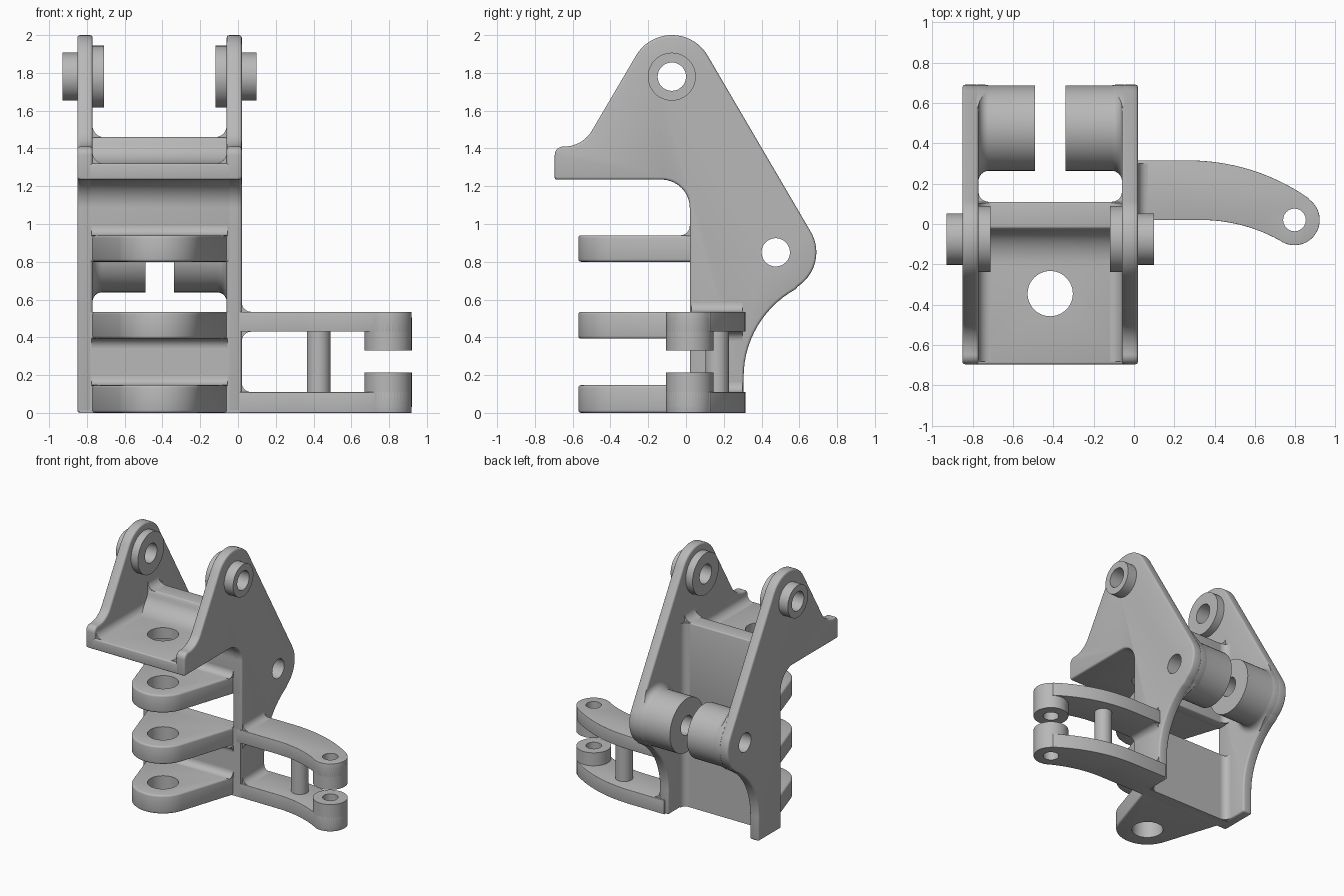
import bpy, bmesh
from math import sin, cos, pi, radians

if "Cube" in bpy.data.objects:
    bpy.data.objects.remove(bpy.data.objects["Cube"])

MID = -0.415                      # mirror plane of the main bracket
grey = bpy.data.materials.new("metal grey")
grey.diffuse_color = (0.48, 0.48, 0.48, 1)
grey.use_nodes = True
grey.node_tree.nodes["Principled BSDF"].inputs["Base Color"].default_value = grey.diffuse_color


def arc(u, v, r, a0, a1, n=14):
    return [(u + r * cos(radians(a0 + (a1 - a0) * i / n)),
             v + r * sin(radians(a0 + (a1 - a0) * i / n))) for i in range(n + 1)]


def circle(u, v, r, n=48):
    return arc(u, v, r, 0, 360, n)[:-1]


def place(axis, u, v, w):
    return {'x': (w, u, v), 'y': (u, w, v), 'z': (u, v, w)}[axis]


def finish(name, bm):
    bmesh.ops.recalc_face_normals(bm, faces=bm.faces)
    me = bpy.data.meshes.new(name)
    bm.to_mesh(me)
    bm.free()
    ob = bpy.data.objects.new(name, me)
    bpy.context.collection.objects.link(ob)
    me.materials.append(grey)
    return ob


def prism(name, pts, axis, lo, hi, bevel=0, cuts=()):
    """Extrude a 2D outline along an axis, round its edges, bore its holes."""
    bm = bmesh.new()
    a = [bm.verts.new(place(axis, u, v, lo)) for u, v in pts]
    b = [bm.verts.new(place(axis, u, v, hi)) for u, v in pts]
    bm.faces.new(a)
    bm.faces.new(b)
    for i in range(len(pts)):
        j = (i + 1) % len(pts)
        bm.faces.new((a[i], a[j], b[j], b[i]))
    ob = finish(name, bm)
    if bevel:
        m = ob.modifiers.new("round", 'BEVEL')
        m.width, m.segments, m.limit_method, m.angle_limit = bevel, 3, 'ANGLE', radians(40)
    for c in cuts:
        boolean(ob, c, 'DIFFERENCE')
    return ob


def boolean(ob, tool, op):
    m = ob.modifiers.new("bool", 'BOOLEAN')
    m.object, m.operation, m.solver = tool, op, 'EXACT'


def lathe_x(name, prof, y, z, n=48):
    """Solid of revolution about an x-parallel axis; prof = (x, radius)."""
    bm = bmesh.new()
    rings = [[bm.verts.new((x, u, v)) for u, v in circle(y, z, r, n)] for x, r in prof]
    for p, q in zip(rings, rings[1:]):
        for i in range(n):
            j = (i + 1) % n
            bm.faces.new((p[i], p[j], q[j], q[i]))
    bm.faces.new(rings[0])
    bm.faces.new(rings[-1])
    return finish(name, bm)


def fillet(name, u, v, su, sv, r, axis, lo, hi):
    """Concave cove strip in an inside corner."""
    pts = [(u - su * .004, v - sv * .004)]
    for i in range(9):
        t = pi / 2 * i / 8
        pts.append((u + su * r * (1 - sin(t)), v + sv * r * (1 - cos(t))))
    return prism(name, pts, axis, lo, hi)


# cutters for the bores
main_bore = prism("main_bore_cutter", circle(MID, -.345, .112), 'z', -.1, 1.6)
top_bore = prism("top_bore_cutter", circle(-.075, 1.78, .075), 'x', -1.2, .4)
low_bore = prism("low_bore_cutter", circle(.475, .85, .075), 'x', -1.2, .4)
arm_bore = prism("arm_bore_cutter", circle(.795, .02, .056), 'z', -.1, .7)

# side plate outline in (y, z)
outline = ([(.02, 0), (.305, 0)] + arc(.835, .19, .53, 180, 118.6)
           + arc(.475, .85, .215, -61.4, 30.6, 20)[1:]
           + arc(-.075, 1.78, .22, 30.6, 149, 24)
           + arc(-.645, 1.58, .17, -31, -90) + arc(-.65, 1.365, .045, 90, 180, 8)
           + [(-.695, 1.235)] + arc(-.13, 1.085, .15, 90, 0))
clip = prism("outline_clip_cutter", outline, 'x', -1, .2)
cutters = [main_bore, top_bore, low_bore, arm_bore, clip]

for s, side in ((-1, "left"), (1, "right")):
    def span(a, b):
        return sorted((MID + s * a, MID + s * b))
    prism(side + "_side_plate", outline, 'x', *span(.355, .435), .014, (top_bore, low_bore))
    # top pin bosses, inside and outside the plate
    prism(side + "_outer_boss", circle(-.075, 1.78, .127), 'x', *span(.42, .513), 0, (top_bore,))
    prism(side + "_inner_boss", circle(-.075, 1.78, .164), 'x', *span(.295, .37), 0, (top_bore,))
    # rear barrel with flared root, trimmed to the plate outline
    flare = [(.365, .262)] + [(.355 - .05 * (1 - cos(t * pi / 16)), .262 - .05 * sin(t * pi / 16))
                              for t in range(9)] + [(.075, .212)]
    barrel = lathe_x(side + "_rear_barrel", [(MID + s * h, r) for h, r in flare], .475, .85)
    boolean(barrel, clip, 'INTERSECT')
    boolean(barrel, low_bore, 'DIFFERENCE')
    # coves between plate, wall and shelf
    x = MID + s * .355
    for lo, hi in ((0.003, .53), (.803, 1.455)):
        fillet(side + "_wall_cove", x, .11, -s, 1, .05, 'z', lo, hi)
    fillet(side + "_shelf_cove", x, 1.32, -s, 1, .06, 'y', -.68, 0)
    fillet(side + "_ledge_cove", x, 1.46, -s, 1, .06, 'y', -.03, .105)

# upper wall running into the shelf, and lower wall
shelf = ([(.11, .80), (.11, 1.46), (-.02, 1.46)]
         + [(-.20 + .17 * sin(t), 1.32 + .13 * (1 - cos(t))) for t in
            [pi / 2 * i / 12 for i in range(11, -1, -1)]]
         + [(-.695, 1.32), (-.695, 1.235)] + arc(-.13, 1.085, .15, 90, 0) + [(.02, .80)])
prism("shelf_and_upper_wall", shelf, 'x', -.84, .01, .01, (main_bore,))
prism("lower_wall", [(.02, 0), (.11, 0), (.11, .535), (.02, .535)], 'x', -.84, .01)

# three front lugs
lug = [(MID + .355, .02), (MID + .355, .07), (MID - .355, .07), (MID - .355, .02)] \
    + arc(MID, -.345, .225, 198, 342, 28)
for z0, z1, nm in ((0, .147, "bottom"), (.393, .535, "middle"), (.80, .94, "top")):
    prism(nm + "_lug", lug, 'z', z0, z1, .014, (main_bore,))
for z, d in ((.147, 1), (.393, -1), (.94, 1)):
    fillet("lug_cove", .02, z, -1, d, .05, 'x', MID - .36, MID + .36)

# pair of curved side arms with bored ends
arm = ([(-.03, .02)] + arc(.33, -.79, .81, 90, 61)
       + arc(.795, .02, .125, -119, 55, 24)
       + arc(.27, -.725, 1.04, 55, 90) + [(-.03, .315)])
for nm, z0, z1, b0, b1 in (("lower", 0, .11, .03, .213), ("upper", .43, .535, .33, .505)):
    prism(nm + "_arm", arm, 'z', z0, z1, .012, (arm_bore,))
    prism(nm + "_arm_boss", circle(.795, .02, .125), 'z', b0, b1, 0, (arm_bore,))
for z, d in ((.11, 1), (.43, -1), (.535, 1)):
    fillet("arm_cove", .02, z, 1, d, .05, 'y', .03, .3)
prism("arm_post", circle(.427, .165, .063), 'z', .1, .44)

# bake modifiers, drop cutters, smooth by angle
dg = bpy.context.evaluated_depsgraph_get()
parts = [o for o in bpy.data.objects if o not in cutters]
baked = [bpy.data.meshes.new_from_object(o.evaluated_get(dg)) for o in parts]
for o, me in zip(parts, baked):
    o.modifiers.clear()
    o.data = me
for c in cutters:
    bpy.data.objects.remove(c)
bpy.ops.object.select_all(action='DESELECT')
for o in parts:
    o.select_set(True)
bpy.context.view_layer.objects.active = parts[0]
bpy.ops.object.shade_smooth_by_angle(angle=radians(35))
